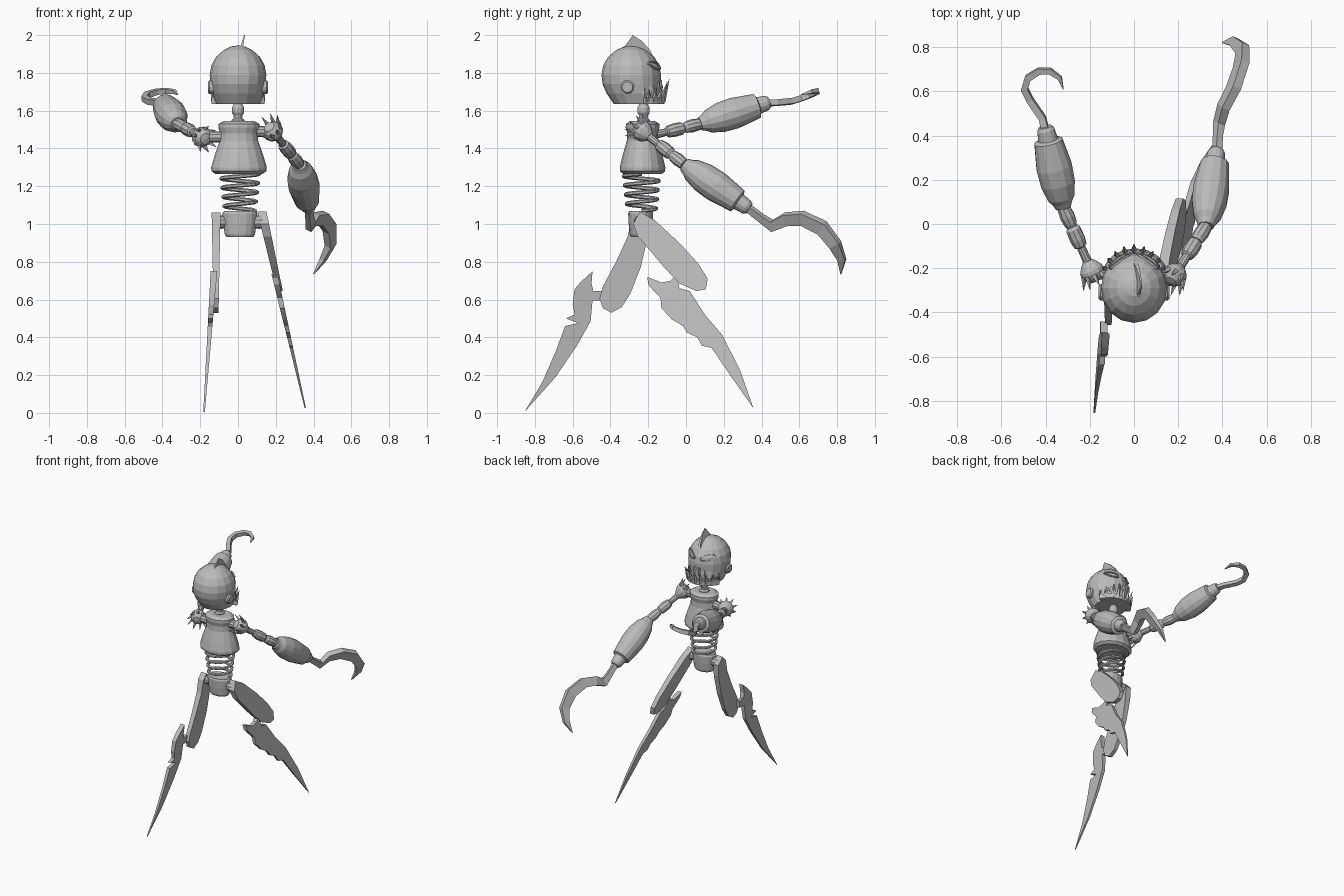
import bpy, bmesh
from math import sin, cos, pi, sqrt, radians
from mathutils import Vector

if "Cube" in bpy.data.objects:
    bpy.data.objects.remove(bpy.data.objects["Cube"])

GREY = (0.5, 0.5, 0.5, 1)
metal = bpy.data.materials.new("plain_grey")
metal.use_nodes = True
metal.diffuse_color = GREY
for node in metal.node_tree.nodes:
    if node.type == 'BSDF_PRINCIPLED':
        node.inputs["Base Color"].default_value = GREY


def finish(name, bm):
    bmesh.ops.remove_doubles(bm, verts=bm.verts, dist=1e-5)
    bmesh.ops.recalc_face_normals(bm, faces=bm.faces)
    mesh = bpy.data.meshes.new(name)
    bm.to_mesh(mesh)
    bm.free()
    mesh.materials.append(metal)
    obj = bpy.data.objects.new(name, mesh)
    bpy.context.collection.objects.link(obj)
    return obj


def skin(bm, rings, closed=False):
    """Join rings of points with quads, capping open ends."""
    rows = [[bm.verts.new(p) for p in ring] for ring in rings]
    n = len(rows[0])
    pairs = list(zip(rows, rows[1:]))
    if closed:
        pairs.append((rows[-1], rows[0]))
    for a, b in pairs:
        for i in range(n):
            j = (i + 1) % n
            bm.faces.new((a[i], a[j], b[j], b[i]))
    if not closed:
        bm.faces.new(rows[0])
        bm.faces.new(rows[-1])


def lathe(name, start, end, profile, segs=16, flat=1.0):
    """Turn (fraction, radius) pairs about the line from start to end."""
    start, end = Vector(start), Vector(end)
    turn = Vector((0, 0, 1)).rotation_difference(end - start)
    bm = bmesh.new()
    skin(bm, [[start.lerp(end, t) + turn @ Vector((r * cos(2 * pi * i / segs),
               flat * r * sin(2 * pi * i / segs), 0)) for i in range(segs)]
              for t, r in profile])
    return finish(name, bm)


def upright(name, x, y, profile, segs=16, flat=1.0):
    """Turn (height, radius) pairs about a vertical axis."""
    return lathe(name, (x, y, 0), (x, y, 1), profile, segs, flat)


def plate(name, outline, x_at, half_at):
    """Side-on outline of (y, z), given thickness along x."""
    bm = bmesh.new()
    skin(bm, [[(x_at(z) + s * half_at(z), y, z) for y, z in outline] for s in (-1, 1)])
    return finish(name, bm)


def sweep(name, path, normal, widths, depths, sides=4, closed=False):
    """Sweep a polygon section along a path, wide across and deep along normal."""
    path = [Vector(p) for p in path]
    normal = Vector(normal).normalized()
    rings = []
    for k, p in enumerate(path):
        ahead = path[(k + 1) % len(path)] if closed else path[min(k + 1, len(path) - 1)]
        behind = path[k - 1] if closed else path[max(k - 1, 0)]
        across = normal.cross(ahead - behind).normalized()
        rings.append([p + across * widths[k] * cos(a) + normal * depths[k] * sin(a)
                      for a in [2 * pi * (i + .5) / sides for i in range(sides)]])
    bm = bmesh.new()
    skin(bm, rings, closed)
    return finish(name, bm)


def spikes(name, pairs, radius, sides=4):
    """A group of cones given as (base, tip) pairs."""
    bm = bmesh.new()
    for base, tip in pairs:
        turn = Vector((0, 0, 1)).rotation_difference(tip - base)
        ring = [bm.verts.new(base + turn @ Vector((radius * cos(2 * pi * i / sides),
                radius * sin(2 * pi * i / sides), 0))) for i in range(sides)]
        top = bm.verts.new(tip)
        bm.faces.new(ring)
        for i in range(sides):
            bm.faces.new((ring[i - 1], ring[i], top))
    return finish(name, bm)


# Head: round skull narrowing to a flat base that sits a little forward
HEAD_Y, HEAD_Z = -.29, 1.79
head = upright("head", 0, HEAD_Y, [
    (1.635, 0), (1.635, .115), (1.69, .138), (1.74, .147), (1.79, .15), (1.84, .141),
    (1.885, .116), (1.92, .077), (1.94, .035), (1.945, 0)], 16, 1.05)
for v in head.data.vertices:
    v.co.y += max(0, 1.75 - v.co.z) * .25

plate("head_fin", [(-.2, 1.85), (-.17, 1.88), (-.19, 1.92), (-.235, 1.97), (-.283, 2),
                   (-.32, 1.945), (-.345, 1.925), (-.39, 1.9), (-.34, 1.85)],
      lambda z: .01 + .25 * (z - 1.9), lambda z: .002 + .08 * (2 - z))

for side, label in ((1, "left"), (-1, "right")):
    lathe(label + "_ear", (side * .12, -.31, 1.725), (side * .16, -.31, 1.725),
          [(0, 0), (0, .036), (.8, .036), (1, .028), (1, 0)], 12)
    # Eyes: slanted almond rim lying on the skull
    rim = []
    for k in range(12):
        a = 2 * pi * k / 12
        u, v = .042 * cos(a), .019 * sin(a)
        x, z = .066 + u, 1.838 + v + .25 * u
        y = HEAD_Y + 1.05 * sqrt(.15 ** 2 - x * x - (z - HEAD_Z) ** 2)
        rim.append((side * x, y, z))
    sweep(label + "_eye_rim", rim, (side * .45, .85, .3), [.005] * 12, [.008] * 12, 4, True)


# Jaw and teeth around the face
def around(deg, radius, z):
    a = radians(deg)
    return Vector((radius * sin(a), -.265 + radius * cos(a), z))


sweep("jaw", [around(d, .135, 1.652) for d in range(-70, 71, 14)], (0, 0, 1),
      [.022] * 11, [.024] * 11)
spikes("lower_teeth", [(around(d, .14, 1.65), around(d * .98, .178 - abs(d) * .0003,
       1.77 - abs(d) * .0009)) for d in range(-64, 65, 16)], .017)
spikes("upper_teeth", [(around(d, .123, 1.765 - abs(d) * .0007),
       around(d, .143, 1.70 - abs(d) * .0004)) for d in range(-72, 73, 16)], .016)

# Neck, torso, spring waist and pelvis
upright("neck", 0, -.225, [(1.53, 0), (1.53, .035), (1.55, .035), (1.56, .022), (1.575, .024),
        (1.59, .033), (1.615, .033), (1.63, .024), (1.65, .024), (1.65, 0)], 12)
upright("torso", .005, -.23, [(1.27, 0), (1.265, .125), (1.28, .146), (1.3, .147), (1.36, .13),
        (1.44, .102), (1.48, .099), (1.51, .109), (1.53, .108), (1.545, .08), (1.545, 0)],
        16, .82)
TURNS, STEPS = 4, 18
coil = []
for k in range(TURNS * STEPS + 1):
    f, a = k / (TURNS * STEPS), 2 * pi * k / STEPS
    r = .08 + .022 * f
    coil.append((.01 + r * cos(a), -.235 + .95 * r * sin(a), 1.07 + .195 * f))
sweep("waist_spring", coil, (0, 0, 1), [.011] * len(coil), [.011] * len(coil), 6)
upright("pelvis", .01, -.24, [(.93, 0), (.93, .07), (.945, .08), (1.0, .088), (1.055, .092),
        (1.068, .085), (1.068, 0)], 16, .72)
for label, x0, x1 in (("left", .08, .14), ("right", -.06, -.125)):
    lathe(label + "_hip_joint", (x0, -.24, 1.01), (x1, -.24, 1.01),
          [(0, 0), (0, .03), (.5, .036), (1, .03), (1, 0)], 10)

# Legs: flat paddle thighs with blade shins
plate("right_thigh", [(-.25, 1.06), (-.2, 1.01), (-.205, .92), (-.24, .77), (-.295, .63),
      (-.34, .56), (-.395, .53), (-.44, .555), (-.458, .605), (-.44, .67), (-.37, .8),
      (-.31, .93), (-.29, 1.02)], lambda z: -.116, lambda z: .013 + .02 * (z - .53))
plate("right_shin", [(-.495, .75), (-.5, .685), (-.49, .645), (-.44, .645), (-.44, .595),
      (-.495, .595), (-.505, .485), (-.575, .36), (-.69, .19), (-.855, .005), (-.76, .165),
      (-.69, .325), (-.64, .46), (-.57, .475), (-.635, .5), (-.59, .52), (-.6, .575),
      (-.59, .655), (-.555, .695)], lambda z: -.18 + .07 * z, lambda z: .004 + .018 * z)
plate("left_thigh", [(-.245, 1.065), (-.165, 1.02), (-.035, .9), (.065, .79), (.115, .71),
      (.105, .655), (.055, .645), (-.035, .685), (-.12, .775), (-.195, .865), (-.255, .935),
      (-.28, 1)], lambda z: .13 - .225 * (z - 1.05), lambda z: .016 + .02 * (z - .65))
plate("left_shin", [(-.205, .72), (-.13, .69), (-.08, .7), (-.05, .735), (-.035, .66),
      (.02, .645), (.1, .52), (.19, .415), (.285, .23), (.357, .025), (.23, .205), (.135, .345),
      (.085, .355), (.06, .4), (.005, .425), (-.015, .46), (-.075, .495), (-.13, .555),
      (-.135, .61), (-.175, .65), (-.2, .68)],
      lambda z: .362 - .23 * z, lambda z: .003 + .018 * z)


# Arms: spiked shoulder ball, beaded upper arm and barrel forearm
def arm(label, shoulder, elbow, wrist):
    shoulder, elbow = Vector(shoulder), Vector(elbow)
    d = (elbow - shoulder).normalized()
    lathe(label + "_shoulder_link", (shoulder.x * .4, -.23, shoulder.z), shoulder,
          [(0, 0), (0, .03), (1, .03), (1, 0)], 10)
    lathe(label + "_shoulder", shoulder - d * .05, shoulder + d * .055,
          [(0, 0), (.05, .03), (.25, .048), (.45, .056), (.6, .054), (.8, .04), (1, .022), (1, 0)], 12)
    u = d.orthogonal().normalized()
    w = d.cross(u)
    rays = [u * cos(a) + w * sin(a) for a in [2 * pi * i / 9 for i in range(9)]]
    spikes(label + "_shoulder_spikes",
           [(shoulder - d * .01 + q * .045, shoulder - d * .065 + q * .075) for q in rays], .014)
    lathe(label + "_upper_arm", shoulder, elbow,
          [(0, 0), (0, .022), (.38, .02), (.4, .03), (.5, .036), (.66, .034), (.7, .024),
           (.74, .03), (.85, .035), (1, .03), (1, 0)], 10)
    lathe(label + "_forearm", elbow, wrist,
          [(0, 0), (0, .036), (.06, .046), (.12, .062), (.3, .08), (.5, .083), (.82, .066),
           (.84, .046), (.96, .04), (1, .03), (1, 0)], 14)


arm("left", (.185, -.23, 1.49), (.325, -.01, 1.315), (.375, .335, 1.08))
arm("right", (-.19, -.215, 1.46), (-.32, .075, 1.53), (-.402, .44, 1.645))

# Hand hooks: a broad sickle and a slim curl
sweep("left_hook", [(.375, .32, 1.09), (.38, .4, 1.03), (.385, .455, .99), (.405, .53, 1.025),
      (.45, .615, 1.03), (.485, .72, .98), (.49, .79, .89), (.45, .825, .81), (.4, .82, .735)],
      (-.84, .325, .42), [.025, .028, .04, .045, .05, .052, .045, .03, .003],
      [.022, .022, .025, .028, .03, .03, .026, .018, .004])
sweep("right_hook", [(-.4, .42, 1.64), (-.415, .48, 1.642), (-.47, .56, 1.65),
      (-.495, .61, 1.665), (-.48, .66, 1.685), (-.43, .692, 1.7), (-.38, .692, 1.705),
      (-.335, .66, 1.7), (-.32, .61, 1.685)], (-.1, -.3, .95),
      [.024, .022, .022, .022, .022, .02, .018, .014, .003],
      [.022, .022, .022, .022, .022, .02, .018, .014, .003])
